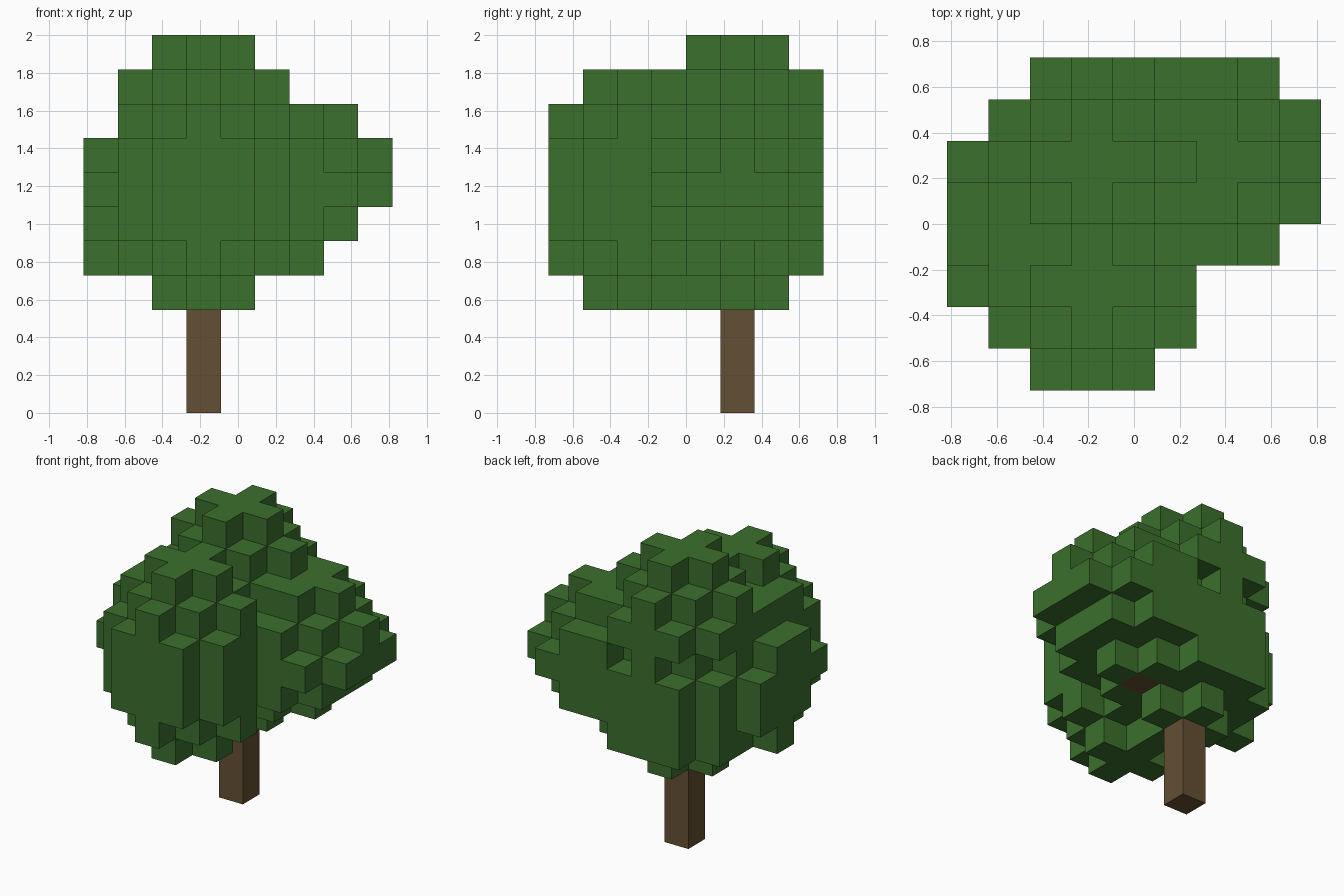
import bpy
import bmesh
from mathutils import Vector

cube = bpy.data.objects.get("Cube")
if cube:
    bpy.data.objects.remove(cube, do_unlink=True)

CELL = 2 / 11


def make_material(name, colour):
    mat = bpy.data.materials.new(name)
    mat.use_nodes = True
    mat.diffuse_color = colour
    bsdf = next(n for n in mat.node_tree.nodes if n.type == 'BSDF_PRINCIPLED')
    bsdf.inputs["Base Color"].default_value = colour
    bsdf.inputs["Roughness"].default_value = 1
    return mat


leaf_green = make_material("leaf green", (0.044, 0.162, 0.026, 1))
bark_brown = make_material("bark brown", (0.130, 0.080, 0.033, 1))


def disc(cx, cy, k, reach):
    """Round layer of blocks: every block within the squared reach."""
    return {(cx + a, cy + b, k) for a in range(-2, 3) for b in range(-2, 3)
            if a * a + b * b <= reach}


def clump(cx, cy, base, reaches):
    """Stack of round layers from the base upwards."""
    cells = set()
    for n, reach in enumerate(reaches):
        cells |= disc(cx, cy, base + n, reach)
    return cells


def block_object(name, cells, solid, mat):
    """Mesh of the outer faces of a set of blocks."""
    bm = bmesh.new()
    for cell in sorted(cells):
        for axis in range(3):
            for sign in (-1, 1):
                step = [0, 0, 0]
                step[axis] = sign
                if tuple(c + d for c, d in zip(cell, step)) in solid:
                    continue
                normal = Vector(step)
                u = Vector([int(n == (axis + 1) % 3) for n in range(3)])
                v = normal.cross(u)
                centre = Vector(cell) + (Vector((1, 1, 1)) + normal) / 2
                corners = [centre + (u * p + v * q) / 2
                           for p, q in ((-1, -1), (1, -1), (1, 1), (-1, 1))]
                bm.faces.new([bm.verts.new(((c.x - 4.5) * CELL,
                                            (c.y - 4) * CELL,
                                            c.z * CELL)) for c in corners])
    bmesh.ops.remove_doubles(bm, verts=bm.verts, dist=CELL / 100)
    mesh = bpy.data.meshes.new(name)
    bm.to_mesh(mesh)
    bm.free()
    mesh.materials.append(mat)
    obj = bpy.data.objects.new(name, mesh)
    bpy.context.collection.objects.link(obj)
    return obj


PLUS, ROUND, FULL = 1, 4, 5

# Crown over the trunk
foliage = clump(3, 5, 3, (PLUS, FULL, FULL, FULL, ROUND, FULL, ROUND, PLUS))
# Front clump
foliage |= clump(3, 2, 3, (PLUS, ROUND, FULL, FULL, FULL, ROUND, PLUS))
# Left clump with its two tips
foliage |= clump(5, 5, 4, (PLUS, FULL, FULL, ROUND, PLUS))
foliage |= clump(6, 5, 6, (FULL, ROUND, PLUS))
# Right clump with its two tips
foliage |= clump(2, 4, 4, (ROUND, FULL, FULL, ROUND, PLUS))
foliage |= clump(2, 3, 5, (ROUND, FULL, ROUND, PLUS))

# Wood
trunk = {(3, 5, k) for k in range(4)}
branch = {(4, 5, 4), (5, 5, 4)}
foliage -= trunk | branch
solid = foliage | trunk | branch

block_object("foliage", foliage, solid, leaf_green)
block_object("trunk", trunk, solid, bark_brown)
block_object("branch", branch, solid, bark_brown)
